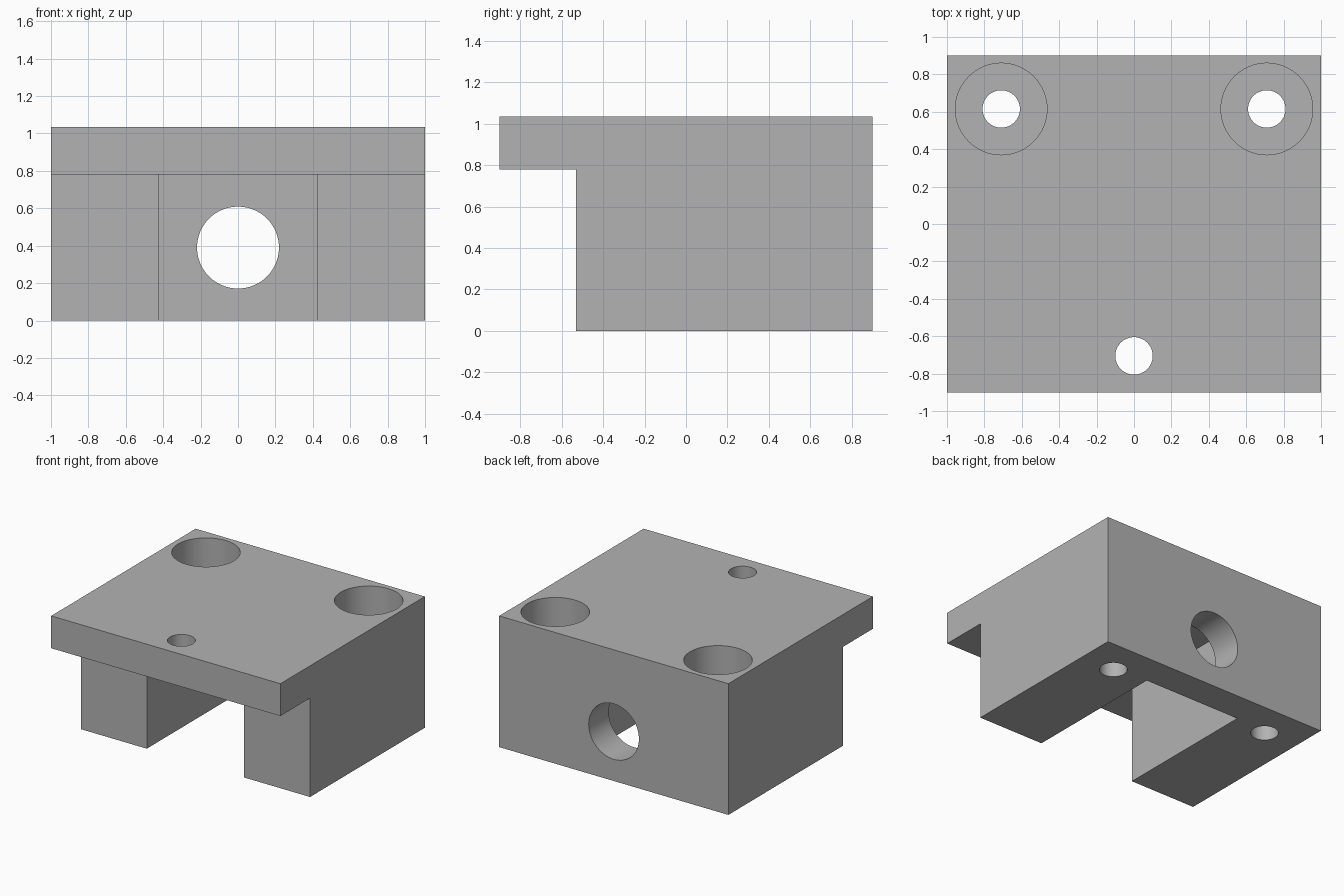
import bpy, bmesh
from math import radians
from mathutils import Matrix

if "Cube" in bpy.data.objects:
    bpy.data.objects.remove(bpy.data.objects["Cube"])

W, D, H = 2.0, 1.8, 1.035          # overall size
PLATE_Z, LEG_Y = 0.78, -0.53       # underside of the lip, front of the legs
WALL, SLOT_X = 0.25, 0.425         # back wall thickness, half slot width


def new_object(name, bm):
    bmesh.ops.recalc_face_normals(bm, faces=bm.faces)
    mesh = bpy.data.meshes.new(name)
    bm.to_mesh(mesh)
    bm.free()
    ob = bpy.data.objects.new(name, mesh)
    bpy.context.collection.objects.link(ob)
    return ob


def box(name, lo, hi):
    bm = bmesh.new()
    size = [b - a for a, b in zip(lo, hi)]
    mid = [(a + b) / 2 for a, b in zip(lo, hi)]
    bmesh.ops.create_cube(bm, size=1, matrix=Matrix.Translation(mid) @ Matrix.Diagonal((*size, 1)))
    return new_object(name, bm)


def cylinder(name, centre, radius, length, along_y=False):
    bm = bmesh.new()
    turn = Matrix.Rotation(radians(90), 4, 'X') if along_y else Matrix.Identity(4)
    bmesh.ops.create_cone(bm, cap_ends=True, segments=64, radius1=radius, radius2=radius,
                          depth=length, matrix=Matrix.Translation(centre) @ turn)
    return new_object(name, bm)


# Block with the overhanging front lip, as one side profile pushed across x
bm = bmesh.new()
profile = [(LEG_Y, 0), (D / 2, 0), (D / 2, H), (-D / 2, H), (-D / 2, PLATE_Z), (LEG_Y, PLATE_Z)]
face = bm.faces.new([bm.verts.new((-W / 2, y, z)) for y, z in profile])
side = bmesh.ops.extrude_face_region(bm, geom=[face])
bmesh.ops.translate(bm, vec=(W, 0, 0),
                    verts=[g for g in side["geom"] if isinstance(g, bmesh.types.BMVert)])
block = new_object("mounting_block", bm)

# Slot between the legs, back wall bore and front lip hole
cutters = [
    box("slot_cutter", (-SLOT_X, -0.8, -0.2), (SLOT_X, D / 2 - WALL, PLATE_Z)),
    cylinder("back_bore_cutter", (0, 0.8, 0.39), 0.219, 0.6, along_y=True),
    cylinder("lip_hole_cutter", (0, -0.705, 0.9), 0.1, 0.6),
]
# Counterbored screw holes, one down each leg
for x in (-0.71, 0.71):
    cutters.append(cylinder("screw_hole_cutter", (x, 0.615, 0.5), 0.1, 1.6))
    cutters.append(cylinder("counterbore_cutter", (x, 0.615, WALL + 0.5), 0.245, 1.0))

bpy.context.view_layer.objects.active = block
for cutter in cutters:
    cutter.hide_render = True
    mod = block.modifiers.new(cutter.name, 'BOOLEAN')
    mod.operation, mod.solver, mod.object = 'DIFFERENCE', 'EXACT', cutter
    bpy.ops.object.modifier_apply(modifier=mod.name)
    bpy.data.objects.remove(cutter)

# Plain grey, smooth bores with crisp edges
grey = bpy.data.materials.new("plain grey")
grey.diffuse_color = (0.45, 0.45, 0.45, 1)
grey.use_nodes = True
grey.node_tree.nodes["Principled BSDF"].inputs["Base Color"].default_value = grey.diffuse_color
block.data.materials.clear()
block.data.materials.append(grey)
bpy.ops.object.select_all(action='DESELECT')
block.select_set(True)
bpy.ops.object.shade_smooth_by_angle(angle=radians(30))
